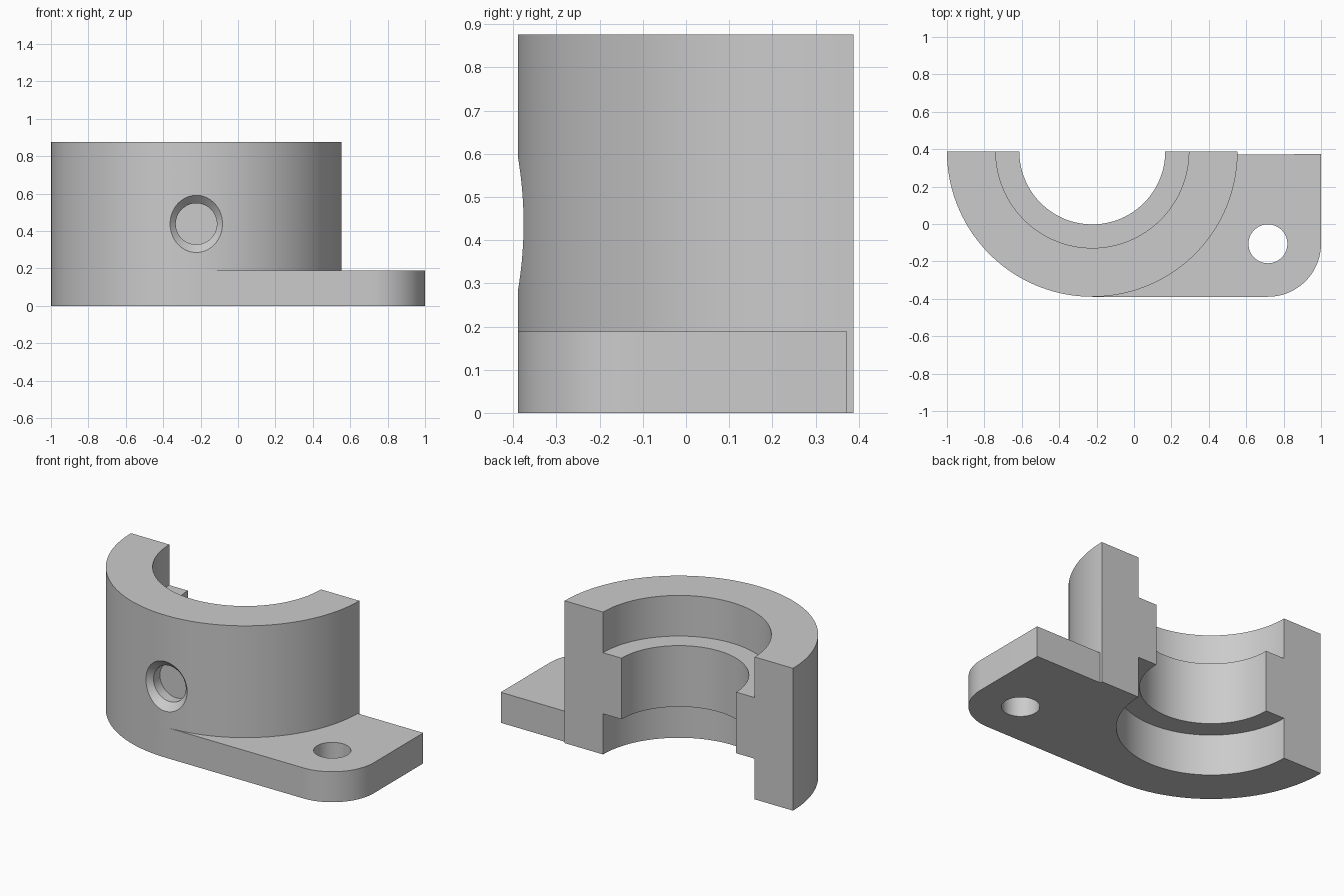
import bpy
import bmesh
from math import cos, sin, pi, radians
from mathutils import Matrix, Vector

if "Cube" in bpy.data.objects:
    bpy.data.objects.remove(bpy.data.objects["Cube"])

CX, CY = -0.223, 0.388          # axis of the half ring
R_OUT, R_BORE, R_LIP = 0.777, 0.516, 0.39
HEIGHT, PLATE_H = 0.876, 0.188
LIP_LOW, LIP_HIGH = 0.25, 0.626
BOLT = Vector((0.716, -0.106))  # hole and corner rounding share a centre
BACK = 0.373

grey = bpy.data.materials.new("plain grey")
grey.use_nodes = True
grey.diffuse_color = (0.6, 0.6, 0.6, 1)
grey.node_tree.nodes["Principled BSDF"].inputs["Base Color"].default_value = (0.6, 0.6, 0.6, 1)


def make_object(name, bm):
    bmesh.ops.recalc_face_normals(bm, faces=bm.faces[:])
    mesh = bpy.data.meshes.new(name)
    bm.to_mesh(mesh)
    bm.free()
    mesh.materials.append(grey)
    obj = bpy.data.objects.new(name, mesh)
    bpy.context.collection.objects.link(obj)
    return obj


def revolve(name, profile, matrix, angle, steps):
    """Turn a closed (radius, height) profile about the local z axis."""
    bm = bmesh.new()
    verts = [bm.verts.new((r, 0, h)) for r, h in profile]
    face = bm.faces.new(verts)
    bmesh.ops.spin(bm, geom=[face] + face.edges[:] + verts, cent=(0, 0, 0),
                   axis=(0, 0, 1), angle=angle, steps=steps)
    bm.transform(matrix)
    return make_object(name, bm)


def turned_cutter(name, rings, matrix, sides=64):
    """Solid of stacked circles, given as (radius, height)."""
    bm = bmesh.new()
    loops = [[bm.verts.new((r * cos(2 * pi * i / sides), r * sin(2 * pi * i / sides), h))
              for i in range(sides)] for r, h in rings]
    for a, b in zip(loops, loops[1:]):
        for i in range(sides):
            j = (i + 1) % sides
            bm.faces.new((a[i], a[j], b[j], b[i]))
    bm.faces.new(loops[0])
    bm.faces.new(loops[-1])
    bm.transform(matrix)
    obj = make_object(name, bm)
    obj.hide_render = True
    return obj


def arc(cx, cy, r, start, end, steps):
    angles = [radians(start + (end - start) * i / steps) for i in range(steps + 1)]
    return [(cx + r * cos(a), cy + r * sin(a)) for a in angles]


def apply_boolean(target, tool, operation):
    mod = target.modifiers.new(operation, "BOOLEAN")
    mod.object, mod.operation, mod.solver = tool, operation, "EXACT"
    bpy.context.view_layer.objects.active = target
    bpy.ops.object.modifier_apply(modifier=mod.name)
    bpy.data.objects.remove(tool)


# Half ring with a raised inner lip
wall = [(R_OUT, 0), (R_OUT, HEIGHT), (R_BORE, HEIGHT), (R_BORE, LIP_HIGH),
        (R_LIP, LIP_HIGH), (R_LIP, LIP_LOW), (R_BORE, LIP_LOW), (R_BORE, 0)]
body = revolve("bearing_bracket", wall, Matrix.Translation((CX, CY, 0)), -pi, 96)

# Mounting plate, its inner edge buried in the wall
corner = 1 - BOLT.x
outline = [(CX, CY - R_OUT)]
outline += arc(BOLT.x, CY - R_OUT + corner, corner, -90, 0, 24)
outline += [(1, BACK)]
outline += arc(CX, CY, 0.65, -1.35, -90, 40)
bm = bmesh.new()
base = bm.faces.new([bm.verts.new((x, y, 0)) for x, y in outline])
top = bmesh.ops.extrude_face_region(bm, geom=[base], use_keep_orig=True)["geom"]
bmesh.ops.translate(bm, vec=(0, 0, PLATE_H),
                    verts=[v for v in top if isinstance(v, bmesh.types.BMVert)])
plate = make_object("mounting_plate", bm)
apply_boolean(body, plate, "UNION")

# Bolt hole through the plate
bolt = turned_cutter("bolt_hole_cutter", [(0.104, -0.1), (0.104, 0.3)],
                     Matrix.Translation((BOLT.x, BOLT.y, 0)))
apply_boolean(body, bolt, "DIFFERENCE")

# Blind countersunk hole in the front of the wall
into_front = Matrix.Translation((CX, CY - R_OUT, HEIGHT / 2)) @ Matrix.Rotation(pi / 2, 4, "X")
sink = turned_cutter("countersink_cutter",
                     [(0.11, -0.105), (0.11, -0.043), (0.203, 0.05)], into_front)
apply_boolean(body, sink, "DIFFERENCE")

# Smooth shading with crisp edges
bpy.ops.object.select_all(action="DESELECT")
body.select_set(True)
bpy.context.view_layer.objects.active = body
bpy.ops.object.shade_smooth_by_angle(angle=radians(25))
